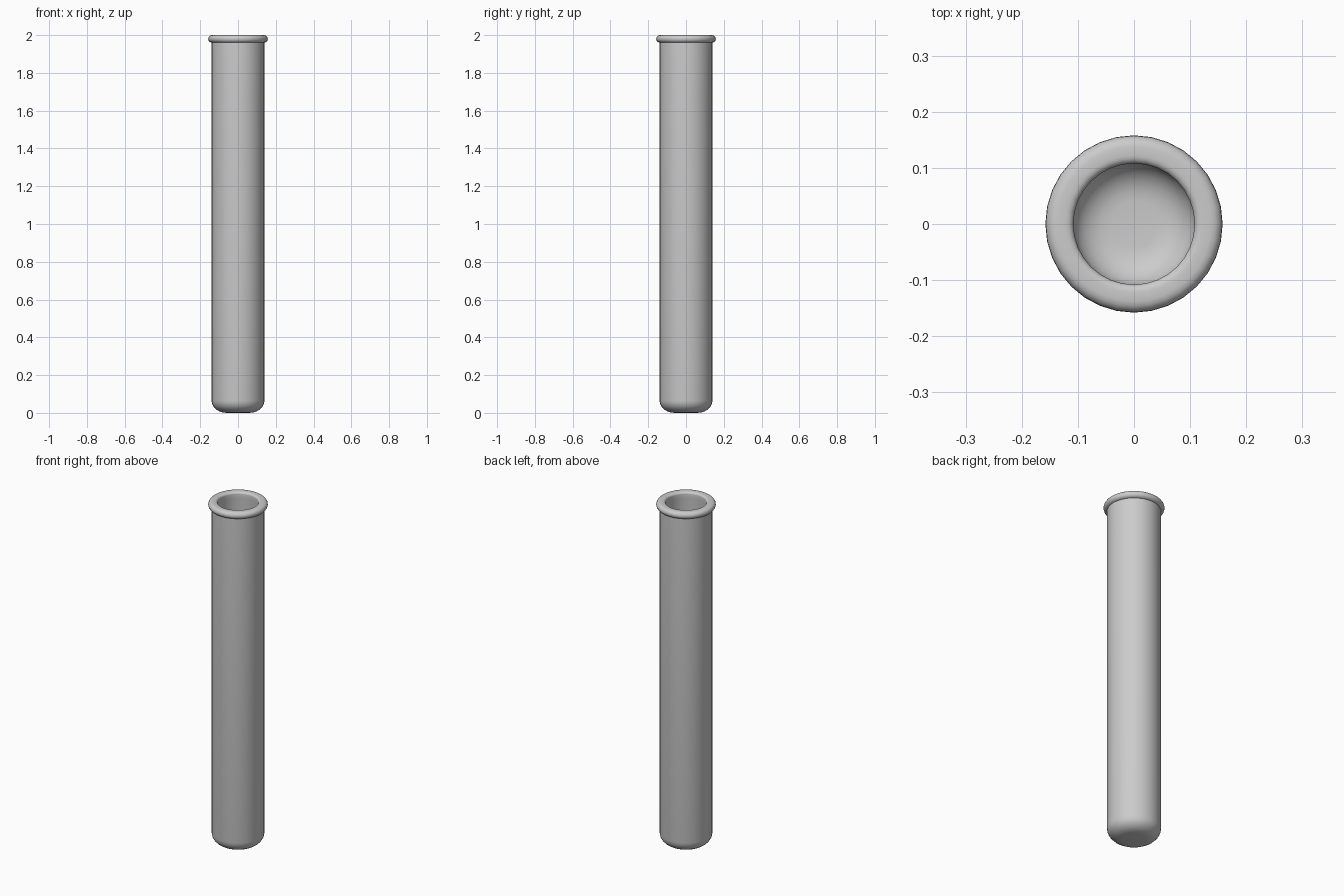
import bpy, bmesh, math

if "Cube" in bpy.data.objects:
    bpy.data.objects.remove(bpy.data.objects["Cube"])

SEGMENTS = 32


def arc(cx, cz, rx, rz, a0, a1, n):
    """Points on an elliptical arc in the (radius, z) plane, angles in degrees."""
    pts = []
    for i in range(n + 1):
        a = math.radians(a0 + (a1 - a0) * i / n)
        pts.append((cx + rx * math.cos(a), cz + rz * math.sin(a)))
    return pts


def lathe(name, profile):
    """Revolve a profile that starts and ends on the z axis."""
    bm = bmesh.new()
    rings = []
    for r, z in profile:
        if r < 1e-6:
            rings.append([bm.verts.new((0, 0, z))])
        else:
            rings.append([bm.verts.new((r * math.cos(t), r * math.sin(t), z))
                          for t in (2 * math.pi * i / SEGMENTS for i in range(SEGMENTS))])
    for a, b in zip(rings, rings[1:]):
        for i in range(SEGMENTS):
            j = (i + 1) % SEGMENTS
            quad = [a[i % len(a)], a[j % len(a)], b[j % len(b)], b[i % len(b)]]
            bm.faces.new(list(dict.fromkeys(quad)))
    bmesh.ops.recalc_face_normals(bm, faces=bm.faces)
    mesh = bpy.data.meshes.new(name)
    bm.to_mesh(mesh)
    bm.free()
    obj = bpy.data.objects.new(name, mesh)
    bpy.context.collection.objects.link(obj)
    bpy.context.view_layer.objects.active = obj
    obj.select_set(True)
    bpy.ops.object.shade_smooth_by_angle(angle=math.radians(35))
    return obj


# Outer wall: flat-centred rounded base, straight body
profile = [(0, 0)] + arc(0.06, 0.065, 0.08, 0.065, -90, 0, 6)
# Rolled lip, outer bulge then rounded mouth edge
profile += [(0.14, 1.96)]
profile += arc(0.138, 1.98, 0.02, 0.02, -75, 90, 7)
profile += arc(0.122, 1.988, 0.014, 0.012, 90, 180, 4)
# Inner wall and rounded inner floor
profile += [(0.11, 1.965), (0.11, 0.09)]
profile += arc(0.042, 0.09, 0.068, 0.06, 0, -90, 6)[1:] + [(0, 0.03)]

lathe("test_tube", profile)
